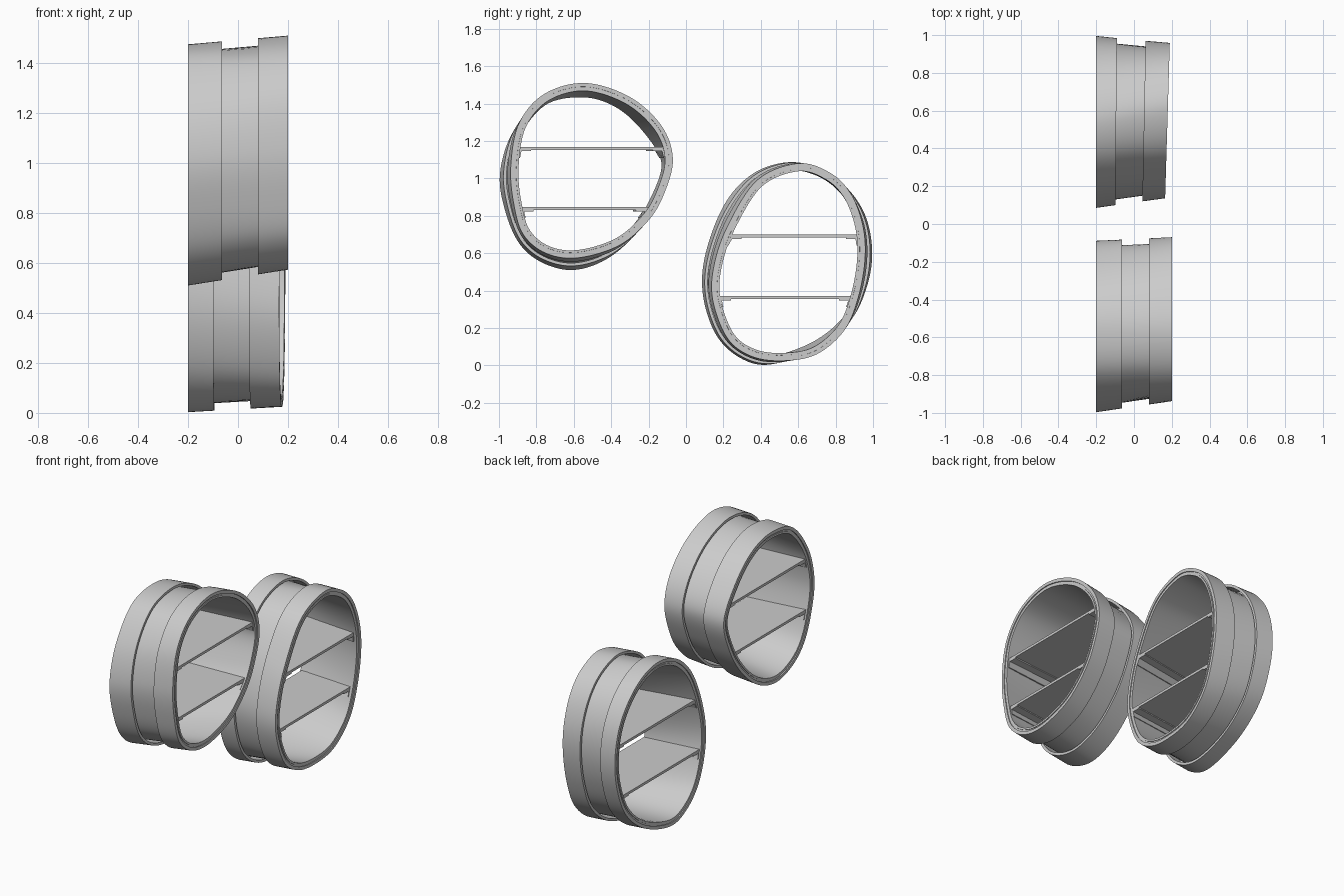
import bpy
from mathutils import Vector

if "Cube" in bpy.data.objects:
    bpy.data.objects.remove(bpy.data.objects["Cube"])

SUB = 9          # samples per outline segment


def outline(pts):
    """Closed smooth curve through (y, z) points."""
    p = [Vector(q) for q in pts]
    n, out = len(p), []
    for i in range(n):
        a, b, c, d = p[i - 1], p[i], p[(i + 1) % n], p[(i + 2) % n]
        for k in range(SUB):
            t = k / SUB
            out.append(0.5 * (2 * b + (c - a) * t + (2 * a - 5 * b + 4 * c - d) * t * t
                              + (3 * b - a - 3 * c + d) * t ** 3))
    return out


def offset(ring, d):
    """Move a clockwise ring outwards by d."""
    n, out = len(ring), []
    for i in range(n):
        t = (ring[(i + 1) % n] - ring[i - 1]).normalized()
        out.append(ring[i] + Vector((-t.y, t.x)) * d)
    return out


def make(name, verts, faces, smooth=False):
    me = bpy.data.meshes.new(name)
    me.from_pydata(verts, [], faces)
    ob = bpy.data.objects.new(name, me)
    bpy.context.collection.objects.link(ob)
    bpy.context.view_layer.objects.active = ob
    ob.select_set(True)
    bpy.ops.object.mode_set(mode='EDIT')
    bpy.ops.mesh.select_all(action='SELECT')
    bpy.ops.mesh.normals_make_consistent(inside=False)
    bpy.ops.object.mode_set(mode='OBJECT')
    if smooth:
        bpy.ops.object.shade_smooth_by_angle(angle=0.6)
    ob.select_set(False)
    return ob


def prism(name, back, front, xb, xf):
    """Solid between a back and a front (y, z) polygon."""
    n = len(back)
    verts = [(xb, *q) for q in back] + [(xf, *q) for q in front]
    faces = [tuple(range(n)), tuple(range(2 * n - 1, n - 1, -1))]
    faces += [(i, (i + 1) % n, n + (i + 1) % n, n + i) for i in range(n)]
    make(name, verts, faces)


def wall(ring, z, side):
    """y of the ring at height z, on the -1 or +1 side."""
    hits = []
    for i, b in enumerate(ring):
        a = ring[i - 1]
        if (a.y - z) * (b.y - z) <= 0 and a.y != b.y:
            hits.append(a.x + (b.x - a.x) * (z - a.y) / (b.y - a.y))
    return max(hits) if side > 0 else min(hits)


def build_unit(tag, back_pts, front_pts, xb, xf, slope, s_back, s_front, shelves):
    back, front = outline(back_pts), outline(front_pts)
    yc = sum(p.x for p in front) / len(front)

    def sweep(name, profile):
        # profile: closed list of (position along depth 0..1, outward offset)
        n, m, verts = len(back), len(profile), []
        for s, d in profile:
            ring = offset([b.lerp(f, s) for b, f in zip(back, front)], d)
            verts += [(xb + (xf + slope * (q.x - yc) - xb) * s, q.x, q.y) for q in ring]
        faces = [(j * n + i, j * n + (i + 1) % n,
                  (j + 1) % m * n + (i + 1) % n, (j + 1) % m * n + i)
                 for j in range(m) for i in range(n)]
        make(name, verts, faces, True)

    # inner liner, and the two raised hollow bands around it
    sweep(tag + "_liner", [(0.005, -.042), (0.995, -.042), (0.995, -.030), (0.005, -.030)])
    sweep(tag + "_back_band", [(0, 0), (s_back, 0), (s_back, -.016),
                               (.04, -.016), (.04, -.030), (.015, -.030), (.015, -.020), (0, -.020)])
    sweep(tag + "_front_band", [(1, 0), (s_front, 0), (s_front, -.016),
                                (.96, -.016), (.96, -.030), (.985, -.030), (.985, -.020), (1, -.020)])

    # shelves with angled cleats under each end
    lo, hi = .03, .97
    rings = [offset([b.lerp(f, s) for b, f in zip(back, front)], -.040) for s in (lo, hi)]
    x0, x1 = xb + (xf - xb) * lo, xb + (xf - xb) * hi
    for k, z in enumerate(shelves):
        t = .008
        board = [[(wall(r, z + h * t, s), z + h * t)
                  for s, h in ((-1, -1), (1, -1), (1, 1), (-1, 1))] for r in rings]
        prism(f"{tag}_shelf_{k}", board[0], board[1], x0, x1)
        for side, label in ((-1, "left"), (1, "right")):
            polys = []
            for r in rings:
                zt, zl = z - t, z - .05
                y, yl = wall(r, zt, side), wall(r, zl, side)
                polys.append([(y, zt), (y - side * .06, zt), (y - side * .06, zt - .007),
                              (y - side * .01, zt - .007), (yl - side * .008, zl), (yl, zl)])
            prism(f"{tag}_{label}_cleat_{k}", polys[0], polys[1], x0, x1)


# outlines run clockwise seen from +x, starting at the top
upper_back = [(-.55, 1.475), (-.36, 1.42), (-.20, 1.28), (-.09, 1.09), (-.15, .88), (-.27, .70),
              (-.43, .565), (-.605, .51), (-.77, .55), (-.89, .65), (-.965, .82), (-.995, 1.02),
              (-.93, 1.24), (-.77, 1.43)]
upper_front = [(-.54, 1.51), (-.30, 1.435), (-.13, 1.28), (-.07, 1.10), (-.12, .91), (-.205, .77),
               (-.36, .64), (-.58, .575), (-.75, .60), (-.87, .70), (-.92, .86), (-.937, 1.06),
               (-.895, 1.29), (-.76, 1.45)]
lower_back = [(.53, 1.085), (.70, 1.06), (.85, .96), (.955, .81), (.995, .62), (.97, .43), (.88, .24),
              (.70, .09), (.45, .005), (.29, .04), (.16, .165), (.09, .38), (.105, .60),
              (.205, .86), (.35, 1.02)]
lower_front = [(.60, 1.08), (.77, 1.03), (.88, .92), (.945, .75), (.957, .57), (.92, .36), (.845, .185),
               (.70, .06), (.53, .025), (.36, .045), (.225, .14), (.145, .34), (.147, .52),
               (.22, .74), (.38, .99)]

build_unit("upper_unit", upper_back, upper_front, -.2, .2, 0, .34, .70, (1.16, .838))
build_unit("lower_unit", lower_back, lower_front, -.2, .178, .03, .28, .67, (.692, .363))
